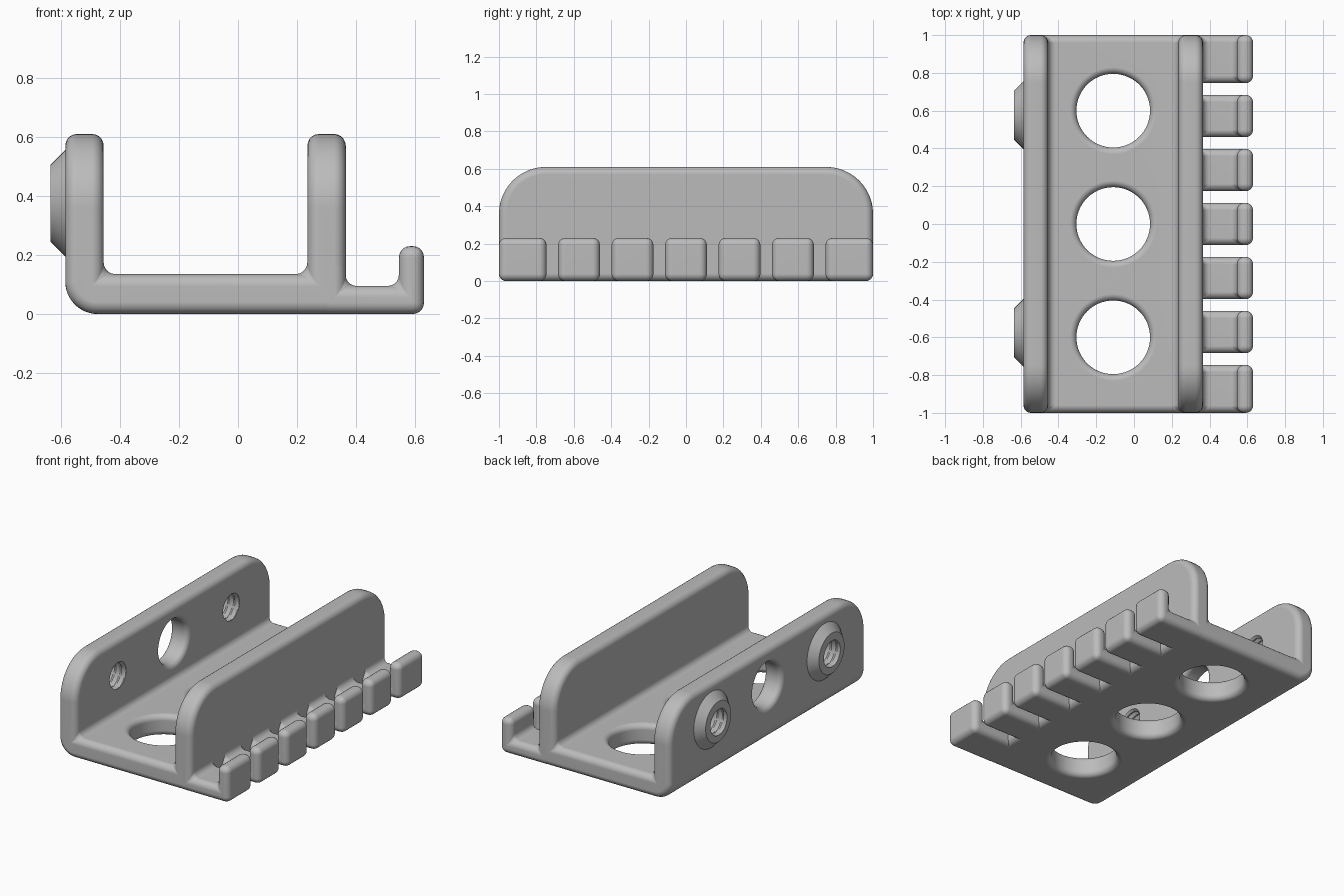
import bpy, bmesh
from math import sin, cos, pi, sqrt

if "Cube" in bpy.data.objects:
    bpy.data.objects.remove(bpy.data.objects["Cube"], do_unlink=True)

grey = bpy.data.materials.new("plain grey")
grey.use_nodes = True
colour = (0.5, 0.5, 0.5, 1)
grey.diffuse_color = colour
grey.node_tree.nodes["Principled BSDF"].inputs["Base Color"].default_value = colour


def add_object(name, bm):
    bmesh.ops.recalc_face_normals(bm, faces=bm.faces[:])
    mesh = bpy.data.meshes.new(name)
    bm.to_mesh(mesh)
    bm.free()
    mesh.materials.append(grey)
    obj = bpy.data.objects.new(name, mesh)
    bpy.context.collection.objects.link(obj)
    return obj


def extrude_profile(points, y0, y1):
    """Extrude an (x, z) outline along y."""
    bm = bmesh.new()
    face = bm.faces.new([bm.verts.new((x, y0, z)) for x, z in points])
    new = bmesh.ops.extrude_face_region(bm, geom=[face])["geom"]
    verts = [v for v in new if isinstance(v, bmesh.types.BMVert)]
    bmesh.ops.translate(bm, verts=verts, vec=(0, y1 - y0, 0))
    return bm


def lathe(name, stations, radius, place, n=48):
    """Closed tube; radius(t, turn) sets its size, place(t, u, v) its position."""
    bm = bmesh.new()
    rings = []
    for t in stations:
        ring = []
        for i in range(n):
            a, r = 2 * pi * i / n, radius(t, i / n)
            ring.append(bm.verts.new(place(t, r * cos(a), r * sin(a))))
        rings.append(ring)
    for a, b in zip(rings, rings[1:]):
        for i in range(n):
            j = (i + 1) % n
            bm.faces.new((a[i], a[j], b[j], b[i]))
    bm.faces.new(rings[0])
    bm.faces.new(rings[-1])
    return add_object(name, bm)


def apply_modifier(obj, kind, **settings):
    mod = obj.modifiers.new(kind.lower(), kind)
    for key, value in settings.items():
        setattr(mod, key, value)
    bpy.context.view_layer.objects.active = obj
    bpy.ops.object.modifier_apply(modifier=mod.name)


def round_edges(obj, width):
    apply_modifier(obj, "BEVEL", width=width, segments=5, limit_method="ANGLE",
                   angle_limit=0.7, use_clamp_overlap=False, loop_slide=False)


def combine(obj, tool, operation):
    apply_modifier(obj, "BOOLEAN", operation=operation, solver="EXACT", object=tool)
    bpy.data.objects.remove(tool, do_unlink=True)


def smooth(obj):
    bpy.ops.object.select_all(action="DESELECT")
    obj.select_set(True)
    bpy.context.view_layer.objects.active = obj
    bpy.ops.object.shade_smooth_by_angle(angle=0.6)
    obj.modifiers.new("weighted normals", "WEIGHTED_NORMAL").keep_sharp = True


def flared_hole(low, high, r, place):
    """Cutter for a hole whose rims are rounded on both sides of a plate."""
    f = 0.035
    steps = [f * (1 - cos(pi / 2 * k / 6)) for k in range(7)]
    stations = [low - 0.03] + [low + s for s in steps]
    stations += [high - s for s in reversed(steps)] + [high + 0.03]

    def radius(t, turn):
        depth = max(0, min(t - low, high - t, f))
        return r + f - sqrt(max(0, f * f - (f - depth) ** 2))
    return lathe("hole_cutter", stations, radius, place, 64)


# U-shaped channel
L, IL, IR, R = -0.585, -0.455, 0.235, 0.365
FLOOR, TOP = 0.135, 0.61
bm = extrude_profile([(L, 0), (R, 0), (R, TOP), (IR, TOP), (IR, FLOOR),
                      (IL, FLOOR), (IL, TOP), (L, TOP)], -1, 1)


def bevel_where(test, offset):
    edges = [e for e in bm.edges if all(test(v.co) for v in e.verts)
             and abs(e.verts[0].co.z - e.verts[1].co.z) < 0.01]
    bmesh.ops.bevel(bm, geom=edges, offset=offset, segments=12,
                    profile=0.5, affect="EDGES")


bevel_where(lambda c: c.z < 0.01 and c.x < L + 0.01, 0.11)
for side in (-1, 1):
    bevel_where(lambda c: c.z > TOP - 0.01 and c.y * side > 0.99, 0.25)
channel = add_object("channel", bm)
round_edges(channel, 0.04)

# Round openings in the floor and in the left-hand wall
for y in (-0.6, 0, 0.6):
    combine(channel, flared_hole(0, FLOOR, 0.195,
            lambda t, u, v: (-0.11 + u, y + v, t)), "DIFFERENCE")
MID = 0.375
combine(channel, flared_hole(L, IL, 0.14,
        lambda t, u, v: (t, u, MID + v)), "DIFFERENCE")


# Bosses with threaded holes
def thread(t, turn):
    phase = (t / 0.04 - turn) % 1
    return 0.076 + 0.032 * min(phase, 1 - phase)


for y in (-0.577, 0.577):
    def place(t, u, v):
        return (t, y + u, MID + v)
    boss = lathe("boss", (-0.635, L, L + 0.05),
                 lambda t, turn: 0.13 if t < -0.6 else 0.18, place)
    combine(channel, boss, "UNION")
    depth = [-0.66 + 0.005 * k for k in range(47)]
    combine(channel, lathe("thread_cutter", depth, thread, place, 32), "DIFFERENCE")
smooth(channel)

# Row of small hooks along the outside of the right-hand wall
IN, LIP, OUT = 0.27, 0.545, 0.63
outline = [(IN, 0), (OUT, 0), (OUT, 0.23), (LIP, 0.23), (LIP, 0.095),
           (R - 0.001, 0.095), (R - 0.001, 0.2), (IN, 0.2)]
for i in range(-3, 4):
    y0, y1 = i * 0.286 - 0.112, i * 0.286 + 0.112
    if i == -3:
        y0 = -1
    if i == 3:
        y1 = 1
    hook = add_object(f"hook_{i + 4}", extrude_profile(outline, y0, y1))
    round_edges(hook, 0.038)
    smooth(hook)
